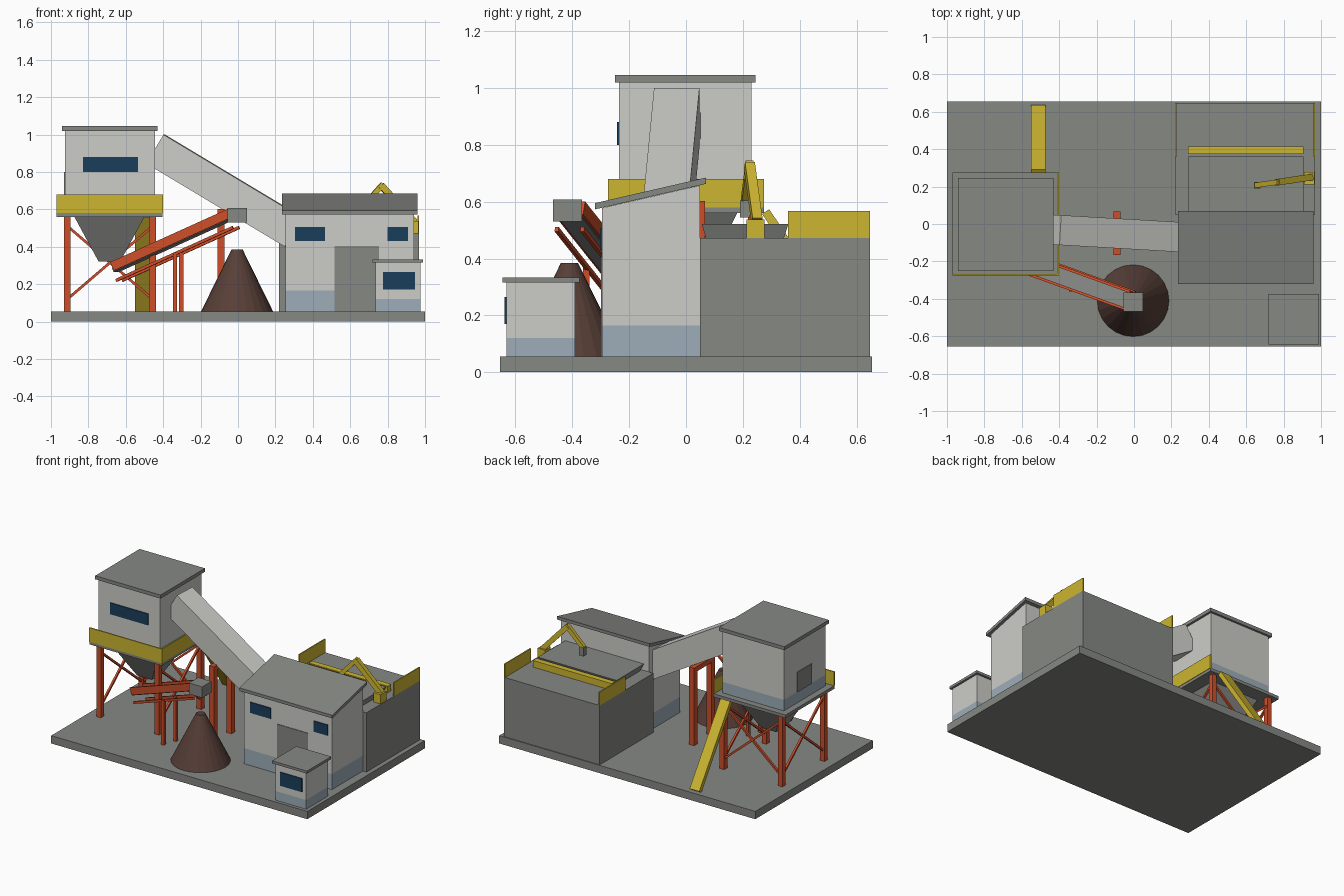
import bpy, bmesh
from mathutils import Vector, Matrix

cube = bpy.data.objects.get("Cube")
if cube:
    bpy.data.objects.remove(cube, do_unlink=True)


def material(name, r, g, b):
    m = bpy.data.materials.new(name)
    m.use_nodes = True
    color = [(c / 255) ** 2.2 for c in (r, g, b)] + [1]
    m.diffuse_color = color
    m.node_tree.nodes["Principled BSDF"].inputs["Base Color"].default_value = color
    return m


GREY = material("concrete grey", 133, 135, 131)
WALL = material("wall pale grey", 203, 204, 199)
SKIRT = material("skirt pale blue", 156, 172, 183)
GLASS = material("window dark blue", 32, 64, 92)
YELLOW = material("safety yellow", 204, 180, 52)
ORANGE = material("steel orange", 204, 80, 46)
BROWN = material("ore brown", 88, 65, 58)


def finish(name, bm, *mats):
    bmesh.ops.recalc_face_normals(bm, faces=bm.faces)
    mesh = bpy.data.meshes.new(name)
    bm.to_mesh(mesh)
    bm.free()
    for m in mats:
        mesh.materials.append(m)
    ob = bpy.data.objects.new(name, mesh)
    bpy.context.collection.objects.link(ob)
    return ob


def box_mesh(x, y, z):
    bm = bmesh.new()
    size = [b - a for a, b in (x, y, z)]
    mid = [(a + b) / 2 for a, b in (x, y, z)]
    bmesh.ops.create_cube(bm, size=1, matrix=Matrix.Translation(mid) @ Matrix.Diagonal((*size, 1)))
    return bm


def box(name, x, y, z, mat, slope=0):
    """Box from axis ranges; slope tilts it along y."""
    bm = box_mesh(x, y, z)
    for v in bm.verts:
        v.co.z += slope * (v.co.y - y[0])
    return finish(name, bm, mat)


def building(name, x, y, z, skirt_top, slope=0):
    """Walls with a coloured skirt band and an optionally sloping top."""
    bm = box_mesh(x, y, z)
    for v in bm.verts:
        if v.co.z > skirt_top:
            v.co.z += slope * (v.co.y - y[0])
    bmesh.ops.bisect_plane(bm, geom=bm.verts[:] + bm.edges[:] + bm.faces[:],
                           plane_co=(0, 0, skirt_top), plane_no=(0, 0, 1))
    for f in bm.faces:
        f.material_index = int(f.calc_center_median().z < skirt_top)
    return finish(name, bm, WALL, SKIRT)


def beam(name, p, q, width, height, mat):
    """Rectangular bar between two points, kept upright."""
    p, q = Vector(p), Vector(q)
    d = q - p
    bm = bmesh.new()
    m = Matrix.Translation((p + q) / 2) @ d.to_track_quat('Y', 'Z').to_matrix().to_4x4()
    bmesh.ops.create_cube(bm, size=1, matrix=m @ Matrix.Diagonal((width, d.length, height, 1)))
    return finish(name, bm, mat)


def funnel(name, x, y, z, inset_x, inset_y, mat):
    """Box whose bottom is narrower than its top."""
    bm = box_mesh(x, y, z)
    cx, cy = sum(x) / 2, sum(y) / 2
    for v in bm.verts:
        if v.co.z < sum(z) / 2:
            v.co.x += inset_x if v.co.x < cx else -inset_x
            v.co.y += inset_y if v.co.y < cy else -inset_y
    return finish(name, bm, mat)


def post(name, x, y, z, w, mat=ORANGE):
    return box(name, (x - w / 2, x + w / 2), (y - w / 2, y + w / 2), z, mat)


G = 0.055  # ground level
box("ground_slab", (-1, 1), (-.655, .655), (0, G), GREY)

# Raised hopper tower
box("tower_platform", (-.97, -.405), (-.27, .275), (.56, .582), GREY)
building("tower_cabin", (-.925, -.445), (-.235, .23), (.582, 1.02), .66)
box("tower_roof", (-.94, -.43), (-.25, .245), (1.02, 1.045), GREY)
box("tower_window", (-.83, -.535), (-.242, -.234), (.8, .88), GLASS)
box("tower_door", (-.931, -.924), (-.075, .085), (.66, .8), GREY)
box("railing_front", (-.97, -.405), (-.275, -.266), (.58, .68), YELLOW)
box("railing_side", (-.411, -.402), (-.275, .275), (.58, .68), YELLOW)
funnel("tower_hopper", (-.875, -.5), (-.18, .18), (.32, .56), .13, .12, GREY)
LX, LY = (-.912, -.457), (-.235, .235)
for x in LX:
    for y in LY:
        post("tower_leg", x, y, (G, .56), .035)
    for a, b in (LY, LY[::-1]):
        beam("side_brace", (x, a, .12), (x, b, .51), .014, .014, ORANGE)
for a, b in (LX, LX[::-1]):
    beam("back_brace", (a, LY[1], .12), (b, LY[1], .51), .014, .014, ORANGE)
beam("access_ramp", (-.512, .625, .06), (-.512, .28, .565), .075, .03, YELLOW)

# Sloping gallery and its trestle
beam("gallery", (-.44, -.03, .922), (.3, -.073, .478), .16, .18, WALL)
for y in (-.147, .047):
    post("trestle_leg", -.09, y, (G, .6), .038)
box("trestle_beam", (-.109, -.071), (-.166, .066), (.568, .602), ORANGE)

# Discharge conveyor
start, end = Vector((-.655, -.185, .295)), Vector((-.03, -.41, .578))
side = Vector((.34, .94, 0)) * .048
drop = Vector((.02, 0, -.075))
beam("conveyor_belt", start - Vector((0, 0, .018)), end - Vector((0, 0, .018)), .09, .025, GREY)
for s in (-1, 1):
    beam("conveyor_side", start + side * s, end + side * s, .014, .05, ORANGE)
    beam("lower_rail", start + side * s + drop, end + side * s + drop, .014, .016, ORANGE)
    foot = Vector((-.32, -.306, 0)) + side * s
    post("conveyor_leg", foot.x, foot.y, (G, .37), .022)
box("conveyor_head", (-.055, .048), (-.468, -.365), (.53, .608), GREY)

# Ore pile
bm = bmesh.new()
bmesh.ops.create_cone(bm, cap_ends=True, segments=24, radius1=.192, radius2=.03, depth=.33,
                      matrix=Matrix.Translation((-.005, -.41, G + .165)))
finish("ore_pile", bm, BROWN)

# Main building
building("main_walls", (.255, .94), (-.295, .05), (G, .578), .165, .23)
box("main_roof", (.235, .96), (-.32, .07), (.573, .595), GREY, .23)
for x in ((.305, .465), (.8, .91)):
    box("main_window", x, (-.302, -.294), (.43, .505), GLASS)
box("main_door", (.515, .755), (-.299, -.294), (G, .405), GREY)

# Gate booth
building("booth_walls", (.735, .975), (-.632, -.39), (G, .318), .12)
box("booth_roof", (.718, .99), (-.645, -.375), (.315, .333), GREY)
box("booth_window", (.775, .945), (-.639, -.631), (.17, .265), GLASS)

# Receiving bunker with feed trough
box("bunker", (.22, .968), (.05, .648), (G, .473), GREY)
funnel("feed_trough", (.29, .905), (.055, .36), (.473, .522), .02, .015, GREY)
box("wheel_stop", (.29, .905), (.375, .415), (.473, .52), YELLOW)
for x in (.22, .96):
    box("bunker_guard", (x, x + .008), (.358, .648), (.473, .568), YELLOW)

# Rock breaker arm
box("breaker_base", (.908, .965), (.212, .277), (.473, .538), YELLOW)
beam("breaker_boom", (.945, .25, .53), (.765, .223, .728), .035, .035, YELLOW)
beam("breaker_stick", (.775, .225, .735), (.655, .208, .6), .028, .028, YELLOW)
post("breaker_hammer", .66, .208, (.545, .605), .035, GREY)
